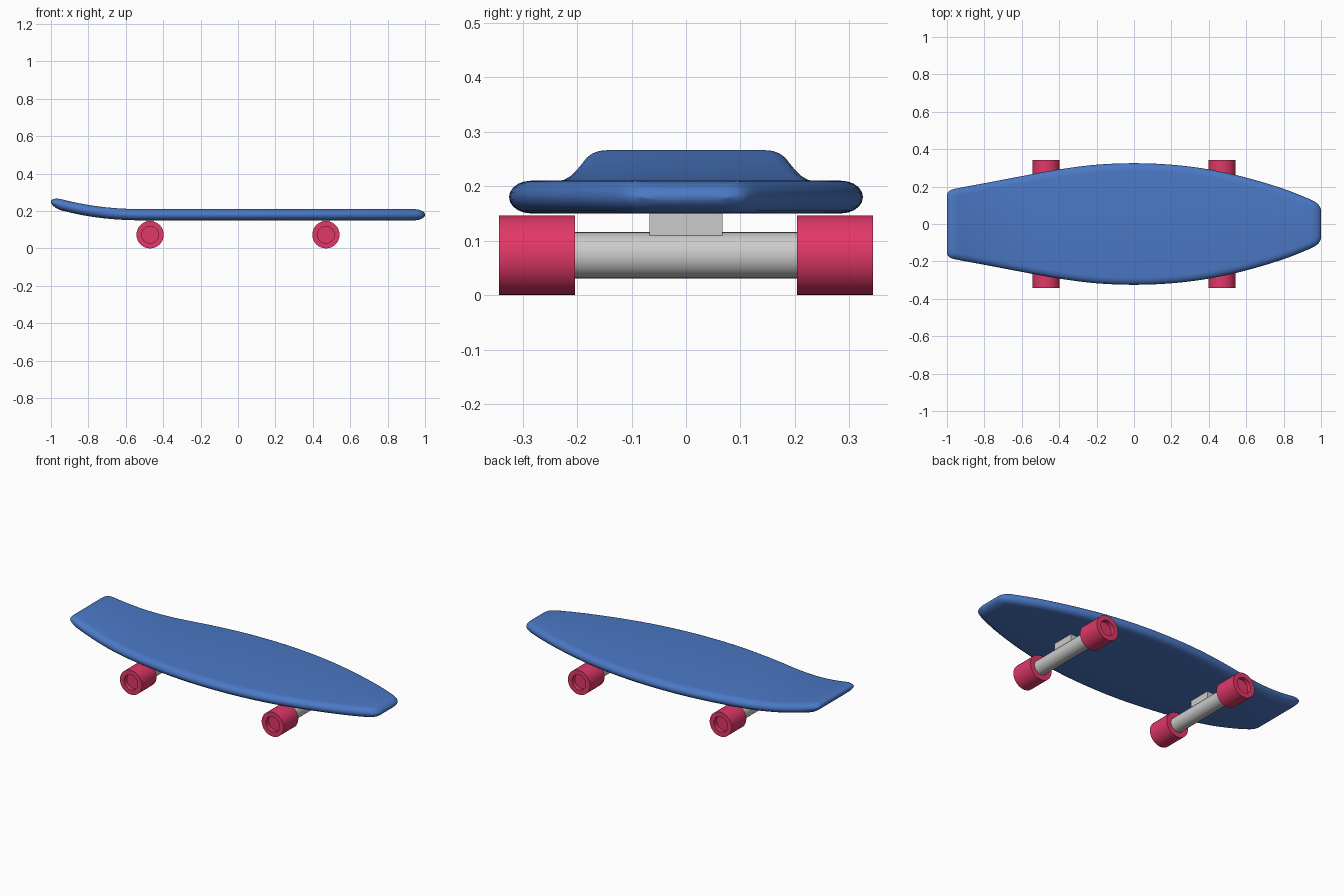
import bpy, bmesh, math
from mathutils import Vector

if "Cube" in bpy.data.objects:
    bpy.data.objects.remove(bpy.data.objects["Cube"])


def material(name, rgb):
    m = bpy.data.materials.new(name)
    m.diffuse_color = (*rgb, 1)
    m.use_nodes = True
    m.node_tree.nodes["Principled BSDF"].inputs["Base Color"].default_value = m.diffuse_color
    return m


BLUE = material("deck_blue", (0.07, 0.19, 0.56))
PINK = material("wheel_pink", (0.75, 0.04, 0.14))


def finish(name, bm, mat=None, angle=35):
    bmesh.ops.recalc_face_normals(bm, faces=bm.faces)
    me = bpy.data.meshes.new(name)
    bm.to_mesh(me)
    bm.free()
    ob = bpy.data.objects.new(name, me)
    bpy.context.collection.objects.link(ob)
    if mat:
        me.materials.append(mat)
    bpy.ops.object.select_all(action='DESELECT')
    ob.select_set(True)
    bpy.context.view_layer.objects.active = ob
    bpy.ops.object.shade_smooth_by_angle(angle=math.radians(angle))
    return ob


def loft(bm, rings, cap=True):
    rows = [[bm.verts.new(p) for p in r] for r in rings]
    n = len(rows[0])
    for a, b in zip(rows, rows[1:]):
        for i in range(n):
            j = (i + 1) % n
            bm.faces.new((a[i], a[j], b[j], b[i]))
    if cap:
        bm.faces.new(rows[0])
        bm.faces.new(rows[-1])


# deck: rounded cross-sections lofted along x, half width from a few outline points
OUTLINE = [(-1, .16), (-.992, .173), (-.975, .183), (-.95, .19), (-.8, .218),
           (-.6, .256), (-.4, .292), (-.2, .317), (0, .325), (.2, .317), (.4, .292),
           (.6, .248), (.8, .188), (.93, .137), (.965, .12), (.985, .106), (1, .08)]


def half_width(x):
    for k in range(len(OUTLINE) - 1):
        (x0, w0), (x1, w1) = OUTLINE[k:k + 2]
        if x <= x1:
            pa = OUTLINE[max(k - 1, 0)]
            pb = OUTLINE[min(k + 2, len(OUTLINE) - 1)]
            m0 = (w1 - pa[1]) / (x1 - pa[0]) * (x1 - x0)
            m1 = (pb[1] - w0) / (pb[0] - x0) * (x1 - x0)
            t = (x - x0) / (x1 - x0)
            return ((2*t**3 - 3*t*t + 1) * w0 + (t**3 - 2*t*t + t) * m0
                    + (3*t*t - 2*t**3) * w1 + (t**3 - t*t) * m1)
    return OUTLINE[-1][1]


END, THICK, EDGE = 0.06, 0.03, 0.04
tips = [1 - END + END * math.sin(math.radians(a)) for a in range(0, 86, 10)] + [0.9995]
stations = [-x for x in reversed(tips)] + [-.94 + 1.88 * i / 48 for i in range(1, 48)] + tips
rings = []
for x in stations:
    over = max(0, abs(x) - (1 - END)) / END
    t = max(THICK * math.sqrt(max(0, 1 - over * over)), 0.004)
    lift = 0.069 * max(0, (-0.5 - x) / 0.5) ** 2.2
    w = half_width(x)
    ring = []
    for side in (1, -1):
        for k in range(11):
            a = math.radians(-90 + 18 * k) * side
            ring.append(Vector((x, side * (w - EDGE + EDGE * math.cos(a)),
                                0.18 + lift + t * math.sin(a))))
    rings.append(ring)
bm = bmesh.new()
loft(bm, rings)
finish("deck", bm, BLUE, 50)


# round parts turned about the y axis
def lathe(name, x, z, profile, mat=None, n=32):
    bm = bmesh.new()
    loft(bm, [[(x + r * math.cos(2 * math.pi * i / n), y, z + r * math.sin(2 * math.pi * i / n))
               for i in range(n)] for r, y in profile])
    finish(name, bm, mat)


WZ, WR = 0.073, 0.073
for end, x in (("tail", -0.47), ("nose", 0.47)):
    lathe(end + "_axle", x, WZ, [(.0425, -.22), (.0425, .22)])

    # wheels with a recessed outer hub
    for side, s in (("front", -1), ("back", 1)):
        lathe(f"{end}_{side}_wheel", x, WZ,
              [(.0435, s * .225), (.0435, s * .204), (WR, s * .204), (WR, s * .343),
               (.045, s * .343), (.045, s * .318)], PINK)

    # block joining axle and deck
    bm = bmesh.new()
    bmesh.ops.create_cube(bm, size=1)
    bmesh.ops.scale(bm, vec=(.042, .134, .07), verts=bm.verts)
    bmesh.ops.translate(bm, vec=(x, 0, .13), verts=bm.verts)
    finish(end + "_mount", bm)
